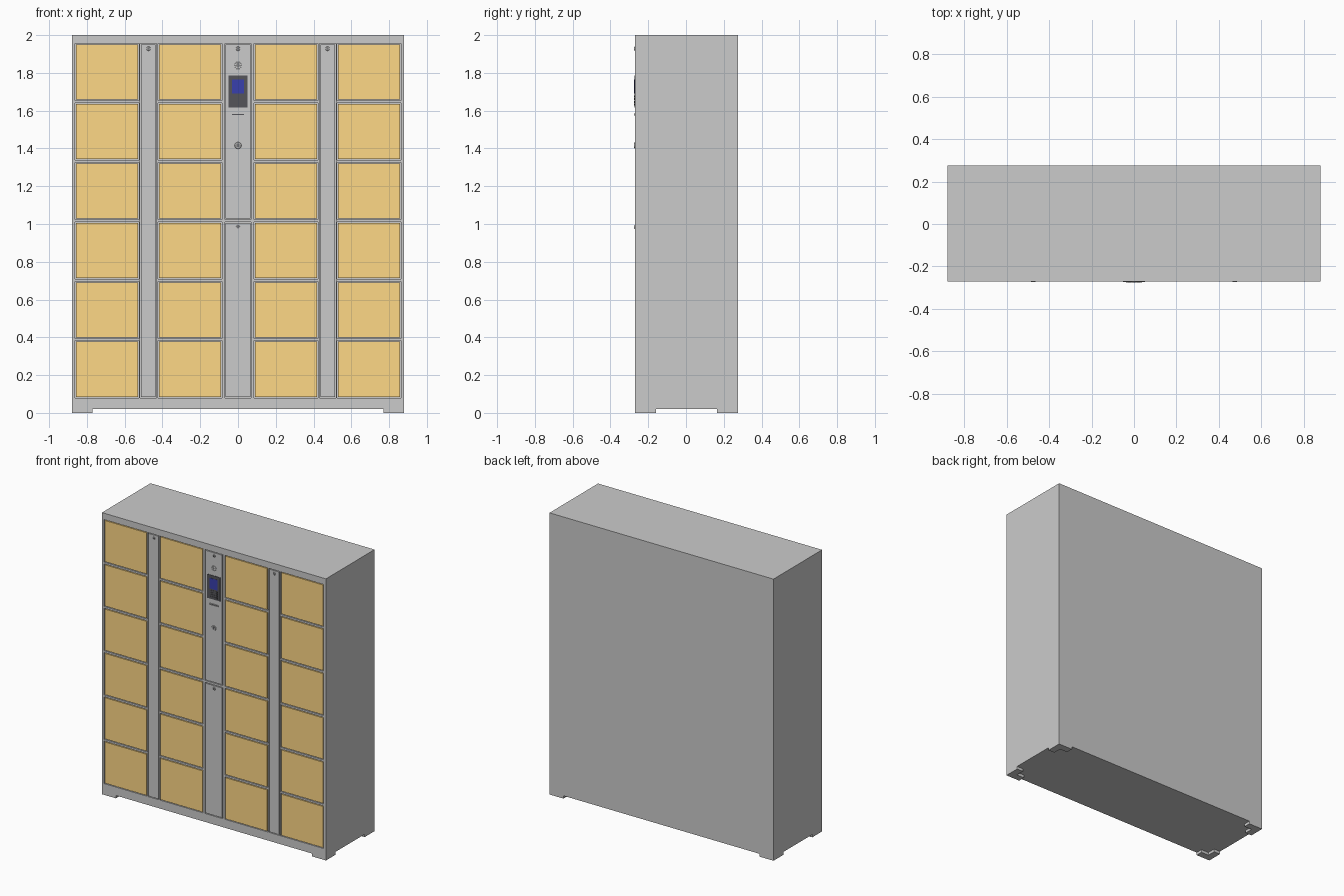
import bpy, bmesh
from math import pi, cos, sin, radians
from mathutils import Matrix, Vector

if "Cube" in bpy.data.objects:
    bpy.data.objects.remove(bpy.data.objects["Cube"])

FRONT, BACK, GAP = -0.27, 0.275, 0.005
Z_LOW, Z_HIGH, PITCH, DOOR_H = 0.085, 1.95, 0.3146, 0.292


def material(name, rgb):
    m = bpy.data.materials.new(name)
    m.diffuse_color = (*rgb, 1)
    m.use_nodes = True
    m.node_tree.nodes["Principled BSDF"].inputs["Base Color"].default_value = m.diffuse_color
    return m


ORANGE = material("orange", (1.0, 0.69, 0.24))
BLACK = material("black", (0.09, 0.09, 0.1))
BLUE = material("screen_blue", (0.04, 0.05, 0.42))
DARK = material("dark_grey", (0.3, 0.3, 0.3))


def add_box(bm, x0, x1, y0, y1, z0, z1):
    size = Vector((x1 - x0, y1 - y0, z1 - z0))
    mid = Vector((x0 + x1, y0 + y1, z0 + z1)) / 2
    bmesh.ops.create_cube(bm, size=1, matrix=Matrix.Translation(mid) @ Matrix.Diagonal((*size, 1)))


def add_disc(bm, x, z, r, y0, y1, sides=24, r_front=None):
    # short cylinder along y, front cap at y0
    m = Matrix.Translation((x, (y0 + y1) / 2, z)) @ Matrix.Rotation(pi / 2, 4, 'X')
    bmesh.ops.create_cone(bm, cap_ends=True, segments=sides, radius1=r,
                          radius2=r if r_front is None else r_front, depth=y1 - y0, matrix=m)


def finish(name, bm, mat=None, smooth=False):
    me = bpy.data.meshes.new(name)
    bm.to_mesh(me)
    bm.free()
    ob = bpy.data.objects.new(name, me)
    bpy.context.collection.objects.link(ob)
    if mat:
        me.materials.append(mat)
    if smooth:
        bpy.ops.object.select_all(action='DESELECT')
        ob.select_set(True)
        bpy.context.view_layer.objects.active = ob
        bpy.ops.object.shade_smooth_by_angle(angle=radians(35))
    return ob


def box(name, *dims, mat=None):
    bm = bmesh.new()
    add_box(bm, *dims)
    return finish(name, bm, mat)


def cut(ob, bm):
    cutter = finish("cutter", bm)
    cutter.hide_render = True
    mod = ob.modifiers.new("cut", 'BOOLEAN')
    mod.operation, mod.solver, mod.object = 'DIFFERENCE', 'EXACT', cutter
    bpy.context.view_layer.objects.active = ob
    bpy.ops.object.modifier_apply(modifier=mod.name)
    bpy.data.objects.remove(cutter)


# layout of everything set into the front: (name, x0, x1, z0, z1, material)
panels = []
for c, x0 in enumerate((-0.857, -0.418, 0.09, 0.529)):
    for r in range(6):
        z0 = Z_LOW + r * PITCH
        panels.append((f"locker_door_{c + 1}_{r + 1}", x0, x0 + 0.328, z0, z0 + DOOR_H, ORANGE))
panels += [("left_service_panel", -0.513, -0.436, Z_LOW, Z_HIGH, None),
           ("right_service_panel", 0.436, 0.513, Z_LOW, Z_HIGH, None),
           ("lower_centre_panel", -0.065, 0.065, Z_LOW, 1.006, None),
           ("control_panel", -0.065, 0.065, 1.03, Z_HIGH, None)]

# cabinet with a shallow pocket for each door and panel
cabinet = box("cabinet", -0.88, 0.88, FRONT, BACK, 0.02, 2.0)
pockets = bmesh.new()
for _, x0, x1, z0, z1, _ in panels:
    add_box(pockets, x0 - GAP, x1 + GAP, FRONT - 0.02, FRONT + 0.02, z0 - GAP, z1 + GAP)
cut(cabinet, pockets)

# doors and panels, flush with the front
for name, x0, x1, z0, z1, mat in panels:
    ob = box(name, x0, x1, FRONT, FRONT + 0.02, z0, z1, mat=mat)
control = ob

# speaker holes in the control panel
holes = bmesh.new()
add_disc(holes, 0, 1.84, 0.002, FRONT - 0.01, FRONT + 0.01, 8)
for count, rad in ((6, 0.009), (10, 0.018)):
    for i in range(count):
        a = 2 * pi * i / count
        add_disc(holes, rad * cos(a), 1.84 + rad * sin(a), 0.002, FRONT - 0.01, FRONT + 0.01, 8)
cut(control, holes)


# key locks: bevelled rim, plug and keyway
def lock(name, x, z, r):
    bm = bmesh.new()
    add_disc(bm, x, z, r, FRONT - 0.003, FRONT + 0.002, 24, r * 0.85)
    finish(name + "_rim", bm, None, True)
    bm = bmesh.new()
    add_disc(bm, x, z, r * 0.65, FRONT - 0.004, FRONT, 24)
    finish(name + "_plug", bm, DARK, True)
    box(name + "_keyway", x - r * 0.12, x + r * 0.12, FRONT - 0.0045, FRONT,
        z - r * 0.4, z + r * 0.4, mat=BLACK)


for name, x, z in (("left_lock", -0.474, 1.928), ("right_lock", 0.474, 1.928),
                   ("upper_centre_lock", 0, 1.928), ("lower_centre_lock", 0, 0.984)):
    lock(name, x, z, 0.012)
lock("main_lock", 0, 1.416, 0.019)

# keypad terminal with screen and keys
box("terminal", -0.051, 0.051, FRONT - 0.003, FRONT, 1.618, 1.787, mat=BLACK)
box("terminal_screen", -0.032, 0.032, FRONT - 0.004, FRONT, 1.69, 1.765, mat=BLUE)
keys = bmesh.new()
for i in range(3):
    for j in range(4):
        x, z = (i - 1) * 0.021, 1.632 + j * 0.0145
        add_box(keys, x - 0.008, x + 0.008, FRONT - 0.005, FRONT, z - 0.005, z + 0.005)
finish("terminal_keys", keys, BLACK)

# ticket slot: raised lip with a dark opening
lip = box("ticket_slot_lip", -0.037, 0.037, FRONT - 0.005, FRONT, 1.575, 1.585)
opening = bmesh.new()
add_box(opening, -0.033, 0.033, FRONT - 0.02, FRONT - 0.001, 1.5775, 1.5825)
cut(lip, opening)
box("ticket_slot_opening", -0.033, 0.033, FRONT - 0.0015, FRONT, 1.5775, 1.5825, mat=BLACK)

# L-shaped corner feet
mid_y = (FRONT + BACK) / 2
half_y = (BACK - FRONT) / 2
for side, sx in (("left", -1), ("right", 1)):
    for end, sy in (("front", -1), ("back", 1)):
        outline = [(0, 0), (0.11, 0), (0.11, 0.05), (0.05, 0.05), (0.05, 0.11), (0, 0.11)]
        bm = bmesh.new()
        face = bm.faces.new([bm.verts.new((sx * (0.88 - u), mid_y + sy * (half_y - v), 0))
                             for u, v in outline])
        ext = bmesh.ops.extrude_face_region(bm, geom=[face])
        bmesh.ops.translate(bm, vec=(0, 0, 0.02),
                            verts=[g for g in ext["geom"] if isinstance(g, bmesh.types.BMVert)])
        bmesh.ops.recalc_face_normals(bm, faces=bm.faces)
        finish(f"{end}_{side}_foot", bm)
